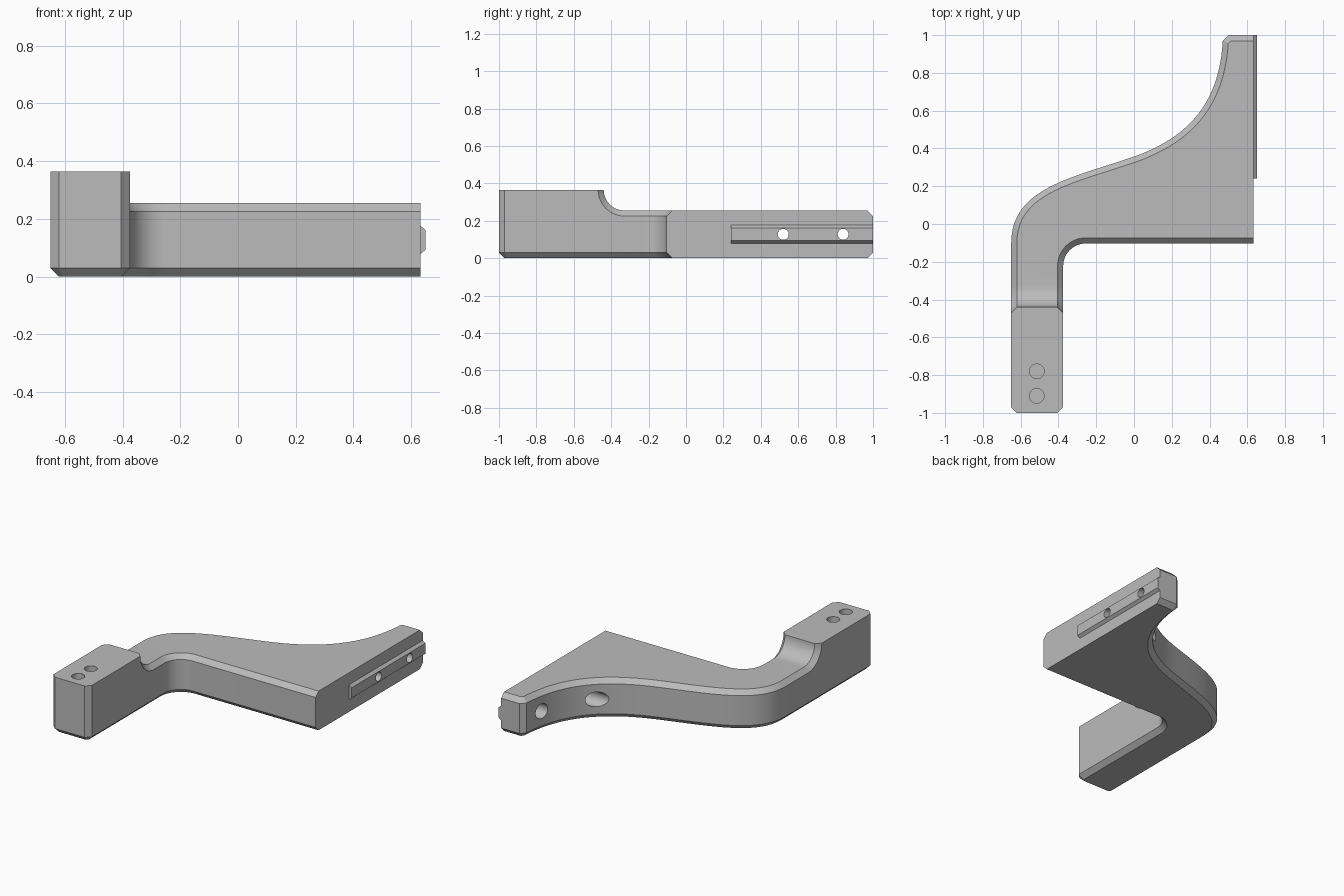
import bpy, bmesh
from math import sin, cos, pi, radians
from mathutils import Vector

if "Cube" in bpy.data.objects:
    bpy.data.objects.remove(bpy.data.objects["Cube"])

grey = bpy.data.materials.new("plain grey")
grey.use_nodes = True
colour = (0.5, 0.5, 0.5, 1)
grey.diffuse_color = colour
grey.node_tree.nodes["Principled BSDF"].inputs["Base Color"].default_value = colour

BEVEL = 0.03
PLATE_TOP, BLOCK_TOP = 0.255, 0.365
STEP_Y = -0.33                      # where the step fillet meets the plate
LEFT, INNER, RIGHT = -0.65, -0.375, 0.632
FRONT = -0.103                      # front edge of the plate
MID = PLATE_TOP / 2


def finish(bm, name):
    bmesh.ops.recalc_face_normals(bm, faces=bm.faces[:])
    mesh = bpy.data.meshes.new(name)
    bm.to_mesh(mesh)
    bm.free()
    obj = bpy.data.objects.new(name, mesh)
    bpy.context.collection.objects.link(obj)
    mesh.materials.append(grey)
    return obj


def bezier(a, b, c, d, n):
    a, b, c, d = map(Vector, (a, b, c, d))
    ts = [i / n for i in range(n + 1)]
    return [a*(1-t)**3 + b*3*t*(1-t)**2 + c*3*t*t*(1-t) + d*t**3 for t in ts]


def inset(points, widths):
    """Mitred inward offset of a counter-clockwise loop, one width per edge."""
    result = []
    for i, p in enumerate(points):
        e1 = (p - points[i - 1]).normalized()
        e2 = (points[(i + 1) % len(points)] - p).normalized()
        n1, n2 = Vector((-e1.y, e1.x)), Vector((-e2.y, e2.x))
        d1, d2 = widths[i - 1], widths[i]
        det = n1.x * n2.y - n1.y * n2.x
        if abs(det) < 1e-4:
            result.append(p + n2 * d2)
        else:
            result.append(p + Vector(((d1*n2.y - d2*n1.y) / det, (d2*n1.x - d1*n2.x) / det)))
    return result


def cut(obj, centre, axis, radius, length):
    bpy.ops.mesh.primitive_cylinder_add(vertices=32, radius=radius, depth=length, location=centre,
                                        rotation=(0, pi / 2, 0) if axis == "x" else (0, 0, 0))
    cutter = bpy.context.object
    cutter.hide_render = True
    mod = obj.modifiers.new("hole", "BOOLEAN")
    mod.operation, mod.solver, mod.object = "DIFFERENCE", "EXACT", cutter
    bpy.context.view_layer.objects.active = obj
    bpy.ops.object.modifier_apply(modifier=mod.name)
    bpy.data.objects.remove(cutter)


# Step fillet between raised block and plate: (outer y, outer z, inner y, inner z)
STEPS = 12
r = BLOCK_TOP - PLATE_TOP
step = []
for i in range(STEPS + 1):
    a = pi / 2 * i / STEPS
    step.append((STEP_Y - (r + BEVEL) * cos(a), BLOCK_TOP - (r + BEVEL) * sin(a),
                 STEP_Y - r * cos(a), BLOCK_TOP - r * sin(a)))

# Plan outline, counter-clockwise from the front of the arm
points = [Vector(p) for p in ((LEFT + BEVEL, -1), (INNER - BEVEL, -1), (INNER, -1 + BEVEL))]
right_start = len(points)
points += [Vector((INNER, s[0])) for s in step]
R = 0.12
points += [Vector((INNER + R - R * cos(t), FRONT - R + R * sin(t)))
           for t in [pi / 2 * i / 12 for i in range(13)]]
end_edge = len(points)
points += [Vector(p) for p in ((RIGHT, FRONT), (RIGHT, 1), (0.5, 1))]
points += bezier((0.47, 0.97), (0.45, 0.62), (0.27, 0.44), (-0.05, 0.34), 24)
points += bezier((-0.05, 0.34), (-0.35, 0.24), (LEFT, 0.18), (LEFT, -0.1), 24)[1:]
left_start = len(points)
points += [Vector((LEFT, s[0])) for s in reversed(step)]
points.append(Vector((LEFT, -1 + BEVEL)))
count = len(points)

widths = [BEVEL] * count
widths[end_edge] = 0               # mounting face stays square
inner = inset(points, widths)

# Body: bevelled bottom, walls, bevelled stepped top
bm = bmesh.new()
rings = [[], [], [], []]
for i, (p, q) in enumerate(zip(points, inner)):
    z_out, z_in, top = PLATE_TOP - BEVEL, PLATE_TOP, q.copy()
    if i < right_start or i == count - 1:
        z_out = z_in = BLOCK_TOP
    elif i <= right_start + STEPS:
        _, z_out, top.y, z_in = step[i - right_start]
    elif i >= left_start:
        _, z_out, top.y, z_in = step[STEPS - (i - left_start)]
    for ring, (v, z) in zip(rings, ((q, 0), (p, BEVEL), (p, z_out), (top, z_in))):
        ring.append(bm.verts.new((v.x, v.y, z)))
for low, high in zip(rings, rings[1:]):
    for i in range(count):
        j = (i + 1) % count
        bm.faces.new((low[i], low[j], high[j], high[i]))
bm.faces.new(rings[0][::-1])
cap = rings[3]
left_end = left_start + STEPS
bm.faces.new(cap[left_end:] + cap[:right_start + 1])
for i in range(STEPS):
    a, b = right_start + i, left_end - i
    bm.faces.new((cap[a], cap[a + 1], cap[b - 1], cap[b]))
bm.faces.new(cap[right_start + STEPS:left_start + 1])
body = finish(bm, "bracket_body")

# Rail on the mounting face: tapered strip
bm = bmesh.new()
profile = ((RIGHT - 0.005, 0.049), (RIGHT, 0.049), (0.65, 0.034))
section = [(x, MID - h) for x, h in profile] + [(x, MID + h) for x, h in reversed(profile)]
ends = [[bm.verts.new((x, y, z)) for x, z in section] for y in (0.24, 1)]
for i in range(len(section)):
    j = (i + 1) % len(section)
    bm.faces.new((ends[0][i], ends[0][j], ends[1][j], ends[1][i]))
for e in ends:
    bm.faces.new(e)
rail = finish(bm, "mounting_rail")

# Bolt holes through the rail, counterbored from the curved side
for y in (0.52, 0.84):
    for obj in (body, rail):
        cut(obj, (0.4, y, MID), "x", 0.029, 1)
    cut(body, (0.25, y, MID), "x", 0.048, 0.6)

# Blind holes in the raised block
for y in (-0.78, -0.91):
    cut(body, (-0.515, y, BLOCK_TOP), "z", 0.039, 0.4)

# Smooth shading with crisp edges
for obj in (body, rail):
    bpy.ops.object.select_all(action="DESELECT")
    obj.select_set(True)
    bpy.context.view_layer.objects.active = obj
    bpy.ops.object.shade_smooth_by_angle(angle=radians(25))
